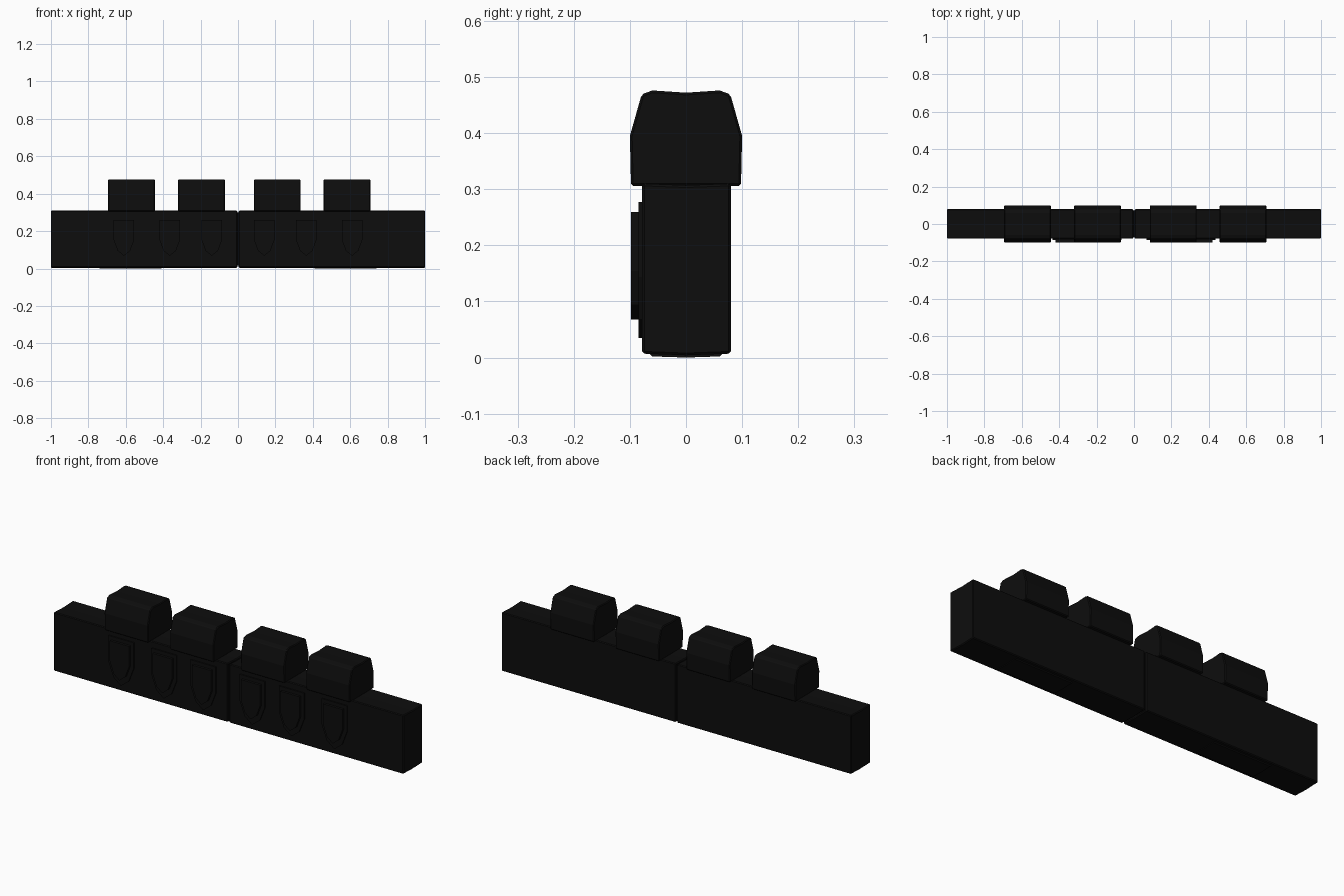
import bpy
import bmesh

default_cube = bpy.data.objects.get("Cube")
if default_cube:
    bpy.data.objects.remove(default_cube, do_unlink=True)

# Single dark stone colour
stone = bpy.data.materials.new("black_stone")
stone.use_nodes = True
colour = (0.004, 0.004, 0.004, 1)
stone.diffuse_color = colour
stone.node_tree.nodes["Principled BSDF"].inputs["Base Color"].default_value = colour


def extrude_outline(name, outline, offset, bevel=0.0):
    """Extrude a closed outline of 3D points along an offset vector."""
    mesh = bpy.data.meshes.new(name)
    bm = bmesh.new()
    face = bm.faces.new([bm.verts.new(p) for p in outline])
    moved = bmesh.ops.extrude_face_region(bm, geom=[face])["geom"]
    bmesh.ops.translate(bm, vec=offset,
                        verts=[v for v in moved if isinstance(v, bmesh.types.BMVert)])
    bmesh.ops.recalc_face_normals(bm, faces=bm.faces)
    bm.to_mesh(mesh)
    bm.free()
    mesh.materials.append(stone)
    obj = bpy.data.objects.new(name, mesh)
    bpy.context.collection.objects.link(obj)
    if bevel:
        mod = obj.modifiers.new("worn_edges", "BEVEL")
        mod.width = bevel
        mod.segments = 1
        mod.limit_method = "ANGLE"
    return obj


def bar(name, x0, x1, profile, bevel=0.0):
    """Run a y-z profile from x0 to x1."""
    return extrude_outline(name, [(x0, y, z) for y, z in profile], (x1 - x0, 0, 0), bevel)


def shield_plate(name, x, half, top, bottom, front):
    """Flat-topped plate with a pointed foot, fixed to the wall front."""
    shoulder = bottom + 0.45 * (top - bottom)
    low = bottom + 0.14 * (top - bottom)
    right = [(half, top), (half, shoulder), (half * 0.6, low)]
    left = [(-u, z) for u, z in reversed(right)]
    outline = right + [(0, bottom)] + left
    return extrude_outline(name, [(x + u, front, z) for u, z in outline],
                           (0, -0.07 - front, 0))


# Two long wall blocks with a narrow joint between them
wall_profile = [(-0.078, 0.007), (0, 0.004), (0.08, 0.007),
                (0.08, 0.31), (0, 0.307), (-0.078, 0.31)]
bar("wall_right", -1, -0.004, wall_profile, 0.004)
bar("wall_left", 0.004, 1, wall_profile, 0.004)
bar("wall_core", -0.02, 0.02, [(-0.07, 0.015), (0.072, 0.015), (0.072, 0.3), (-0.07, 0.3)])

# Worn footings under each block
for side, sign in (("left", 1), ("right", -1)):
    bar("footing_" + side, sign * 0.41, sign * 0.74,
        [(-0.07, 0.012), (-0.06, 0.002), (0, 0), (0.06, 0.002), (0.07, 0.012)])

# Battlements with sloped shoulders and a slightly dished top
half_profile = [(0.098, 0.306), (0.1, 0.395), (0.079, 0.469), (0.06, 0.476)]
merlon_profile = (half_profile + [(0, 0.472)]
                  + [(-y, z) for y, z in reversed(half_profile)])
for i, centre in enumerate((-0.57, -0.195, 0.21, 0.583)):
    bar(f"merlon_{i + 1}", centre - 0.125, centre + 0.125, merlon_profile, 0.004)

# Layered shields on the front face
for side, sign in (("left", 1), ("right", -1)):
    for i, x in enumerate((0.14, 0.365, 0.61)):
        shield_plate(f"shield_rim_{side}_{i + 1}", sign * x, 0.072, 0.277, 0.035, -0.085)
        shield_plate(f"shield_face_{side}_{i + 1}", sign * x, 0.055, 0.259, 0.068, -0.098)
